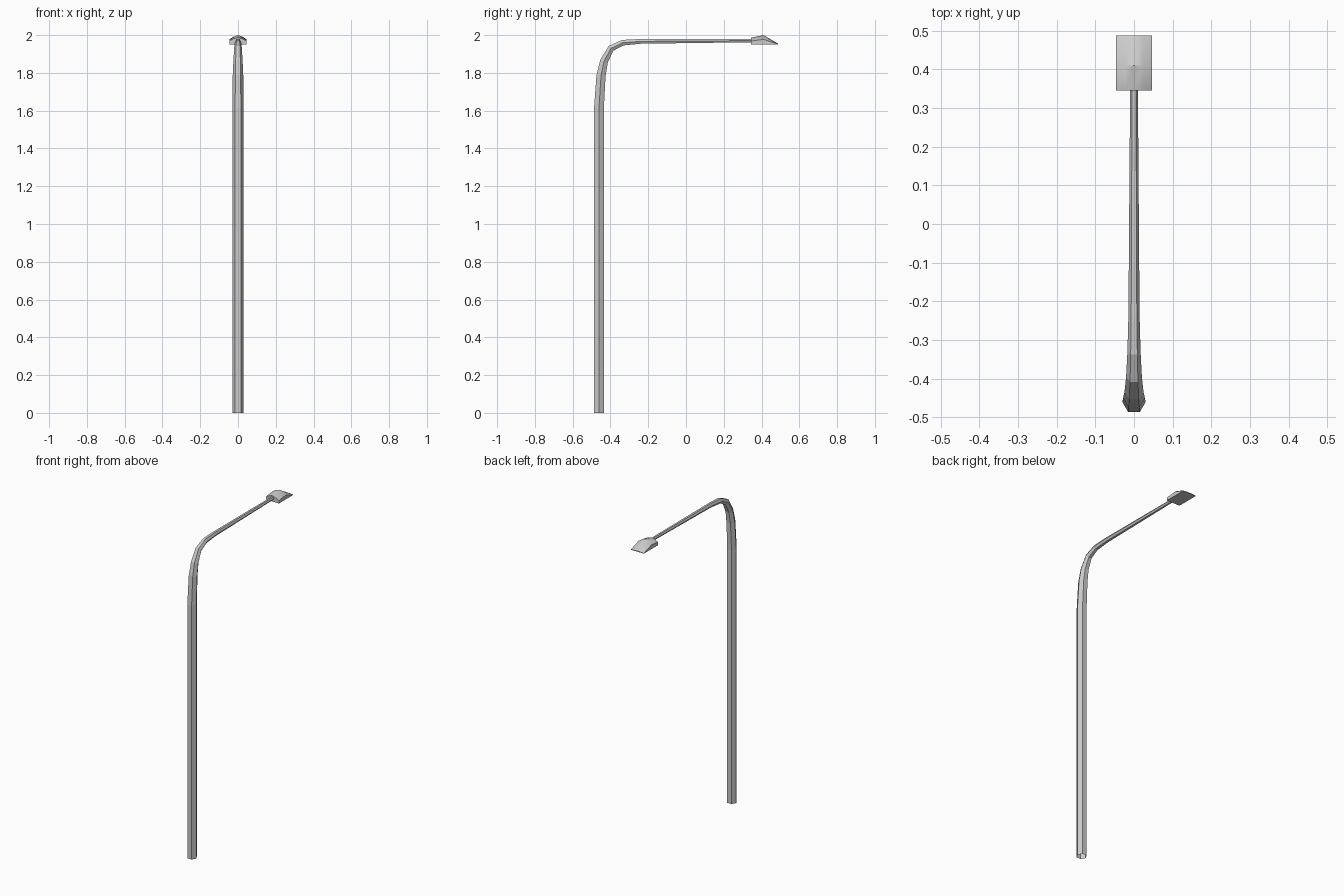
import bpy, bmesh, math
from mathutils import Vector

if "Cube" in bpy.data.objects:
    bpy.data.objects.remove(bpy.data.objects["Cube"])


def finish(bm, name):
    bmesh.ops.recalc_face_normals(bm, faces=bm.faces)
    mesh = bpy.data.meshes.new(name)
    bm.to_mesh(mesh)
    bm.free()
    obj = bpy.data.objects.new(name, mesh)
    bpy.context.collection.objects.link(obj)
    return obj


def bridge(bm, a, b, closed):
    n = len(a)
    for i in range(n if closed else n - 1):
        j = (i + 1) % n
        bm.faces.new((a[i], a[j], b[j], b[i]))


# Tapered hexagonal pole bending into the arm: (y, z, radius), open at the base
path = [(-0.461, 0, 0.030), (-0.461, 1.61, 0.030), (-0.450, 1.785, 0.028),
        (-0.434, 1.862, 0.0245), (-0.397, 1.930, 0.0205), (-0.334, 1.960, 0.0172),
        (-0.240, 1.967, 0.0145), (0.355, 1.971, 0.0100)]
pts = [Vector((0, y, z)) for y, z, r in path]
bm = bmesh.new()
rings = []
for k, p in enumerate(pts):
    before = (p - pts[k - 1]).normalized() if k else Vector()
    after = (pts[k + 1] - p).normalized() if k < len(pts) - 1 else Vector()
    t = (before + after).normalized()
    side = Vector((0, -t.z, t.y))
    r = path[k][2]
    ring = []
    for i in range(6):
        a = math.pi / 3 * i
        ring.append(bm.verts.new(p + Vector((r * math.cos(a), 0, 0)) + side * r * math.sin(a)))
    rings.append(ring)
for a, b in zip(rings, rings[1:]):
    bridge(bm, a, b, True)
bm.faces.new(rings[-1])
finish(bm, "pole_and_arm")

# Lamp head: arched sections (y, edge z, ridge z) over a flat underside
base, half = 1.95, 0.046
sections = [(0.345, 1.969, 1.987), (0.410, 1.977, 2.000), (0.488, 1.952, 1.955)]
bm = bmesh.new()
rings = []
for y, edge, ridge in sections:
    ring = [bm.verts.new((-half, y, base))]
    for f in (-1, -0.5, 0, 0.5, 1):
        ring.append(bm.verts.new((f * half, y, edge + (ridge - edge) * (1 - abs(f) ** 1.5))))
    ring.append(bm.verts.new((half, y, base)))
    rings.append(ring)
for a, b in zip(rings, rings[1:]):
    bridge(bm, a, b, True)
bm.faces.new(rings[0])
bm.faces.new(rings[-1])
head = finish(bm, "lamp_head")
bpy.context.view_layer.objects.active = head
head.select_set(True)
bpy.ops.object.shade_smooth_by_angle(angle=math.radians(35))
